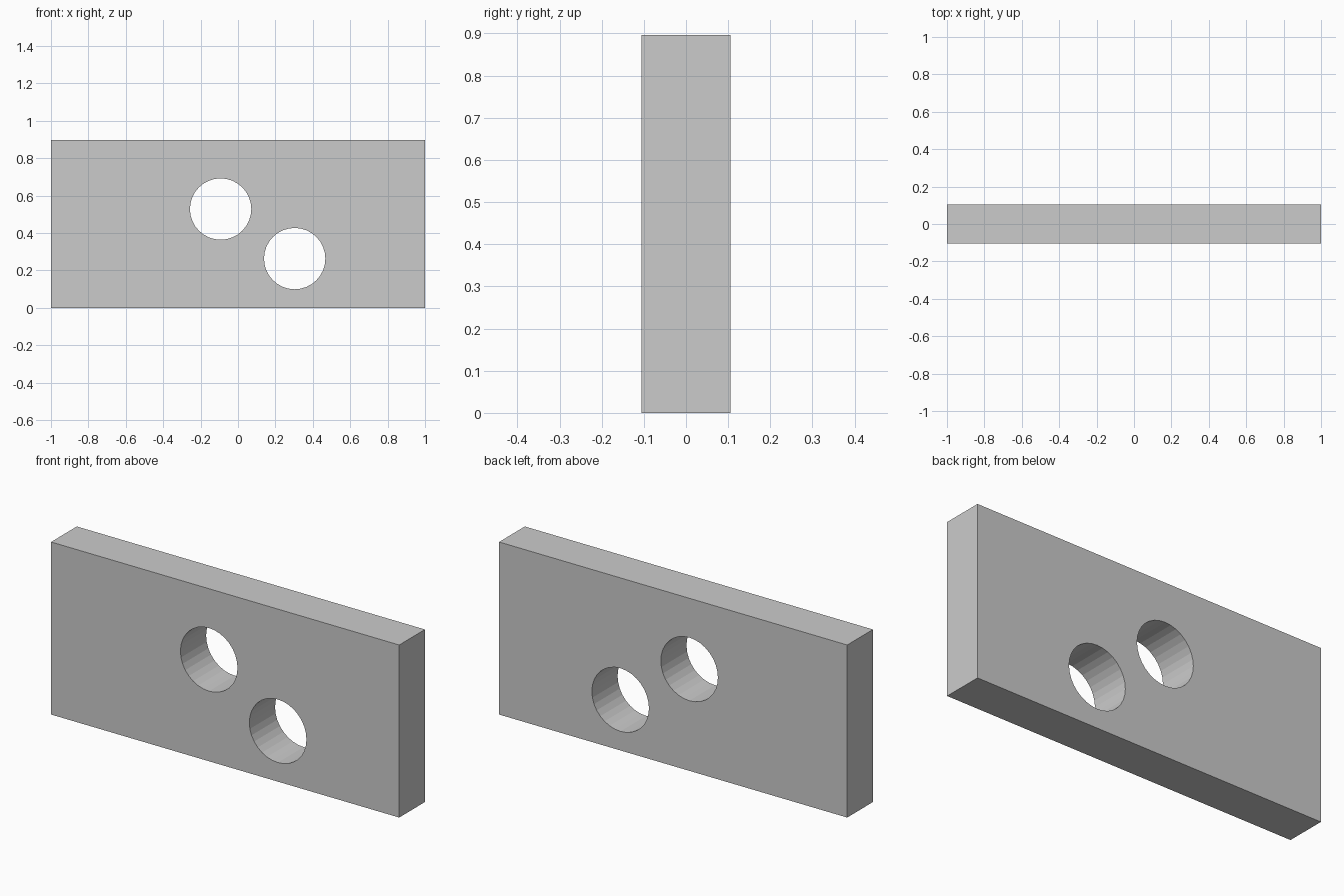
import bpy
import math

if "Cube" in bpy.data.objects:
    bpy.data.objects.remove(bpy.data.objects["Cube"])

LENGTH, DEPTH, HEIGHT = 2.0, 0.211, 0.896
HOLE_RADIUS = 0.164
HOLES = [(-0.093, 0.528), (0.303, 0.263)]  # x, z centres

# Rectangular plate
bpy.ops.mesh.primitive_cube_add(size=1, location=(0, 0, HEIGHT / 2))
plate = bpy.context.object
plate.name = "plate"
plate.scale = (LENGTH, DEPTH, HEIGHT)
bpy.ops.object.transform_apply(location=True, rotation=True, scale=True)


def drill(target, x, z):
    """Cut a round faceted hole through the target along y."""
    bpy.ops.mesh.primitive_cylinder_add(
        vertices=32, radius=HOLE_RADIUS, depth=DEPTH * 2,
        location=(x, 0, z), rotation=(math.pi / 2, 0, 0))
    cutter = bpy.context.object
    cutter.name = "hole_cutter"
    cutter.hide_render = True
    mod = target.modifiers.new("hole", 'BOOLEAN')
    mod.operation = 'DIFFERENCE'
    mod.solver = 'EXACT'
    mod.object = cutter
    bpy.context.view_layer.objects.active = target
    bpy.ops.object.modifier_apply(modifier=mod.name)
    bpy.data.objects.remove(cutter, do_unlink=True)


# Two through holes
for x, z in HOLES:
    drill(plate, x, z)
